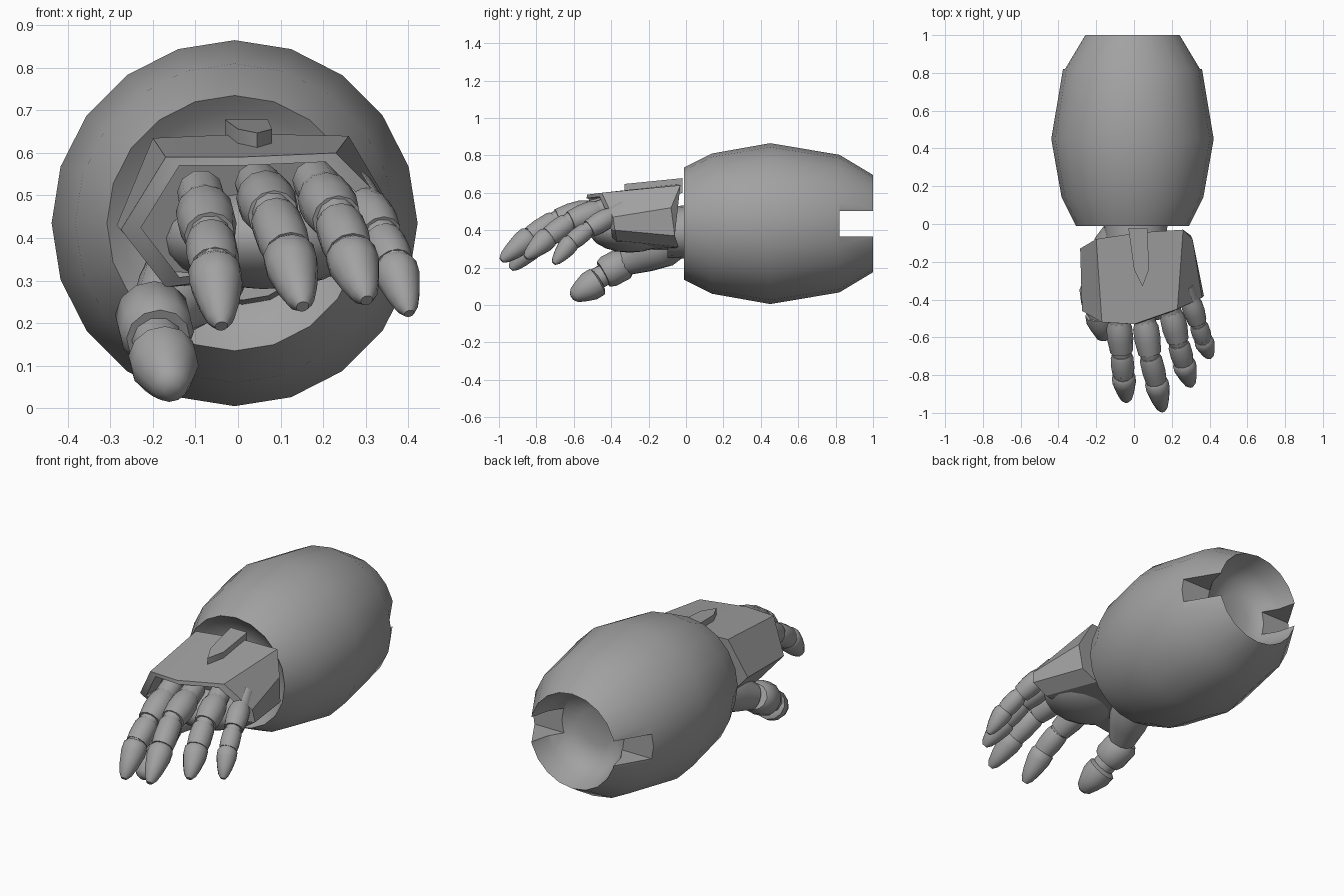
import bpy, bmesh, math
from mathutils import Vector, Matrix

if "Cube" in bpy.data.objects:
    bpy.data.objects.remove(bpy.data.objects["Cube"])

grey = bpy.data.materials.new("mid_grey")
grey.diffuse_color = (0.36, 0.36, 0.36, 1)
grey.use_nodes = True
grey.node_tree.nodes["Principled BSDF"].inputs["Base Color"].default_value = grey.diffuse_color


def finish(bm, name, angle=40, mat=grey):
    bmesh.ops.recalc_face_normals(bm, faces=bm.faces)
    me = bpy.data.meshes.new(name)
    bm.to_mesh(me)
    bm.free()
    ob = bpy.data.objects.new(name, me)
    bpy.context.collection.objects.link(ob)
    me.materials.append(mat)
    smooth(ob, angle)
    return ob


def smooth(ob, angle):
    bpy.ops.object.select_all(action='DESELECT')
    ob.select_set(True)
    bpy.context.view_layer.objects.active = ob
    bpy.ops.object.shade_smooth_by_angle(angle=math.radians(angle))


def loft(bm, rings):
    """Bridge closed rings of equal length and cap both ends."""
    vs = [[bm.verts.new(p) for p in r] for r in rings]
    n = len(vs[0])
    for a, b in zip(vs, vs[1:]):
        for i in range(n):
            bm.faces.new((a[i], a[(i + 1) % n], b[(i + 1) % n], b[i]))
    bm.faces.new(vs[0][::-1])
    bm.faces.new(vs[-1])


def lathe(name, profile, origin, direction, sides=12, angle=40, flat=1.0):
    """Turn (distance, radius) pairs around an axis."""
    rot = Vector(direction).to_track_quat('Z', 'Y').to_matrix().to_4x4()
    m = Matrix.Translation(origin) @ rot
    bm = bmesh.new()
    loft(bm, [[m @ Vector((r * math.cos(2 * math.pi * i / sides),
                           r * flat * math.sin(2 * math.pi * i / sides), t))
               for i in range(sides)] for t, r in profile])
    return finish(bm, name, angle)


# Forearm shell: wide barrel with a dished front and a hollow elbow end
forearm = lathe("forearm_shell",
                [(.07, .16), (.05, .22), (.02, .265), (-.01, .30), (.14, .375), (.45, .43),
                 (.82, .368), (1.0, .26), (.90, .235), (.82, .19), (.79, .10)],
                (-.008, 0, .435), (0, 1, 0), 20, 50)

# Elbow slots cut through both sides of the hollow
bm = bmesh.new()
bmesh.ops.create_cube(bm, size=1, matrix=Matrix.Translation((0, .97, .434))
                      @ Matrix.Diagonal((1.2, .3, .135, 1)))
cutter = finish(bm, "elbow_slot_cutter")
cutter.hide_render = True
cutter.hide_viewport = True
mod = forearm.modifiers.new("slots", 'BOOLEAN')
mod.operation = 'DIFFERENCE'
mod.solver = 'EXACT'
mod.object = cutter
bpy.context.view_layer.objects.active = forearm
bpy.ops.object.modifier_apply(modifier=mod.name)
smooth(forearm, 50)

# Wrist
lathe("wrist", [(0, .16), (.2, .175)], (.01, -.1, .39), (0, 1, 0), 16, flat=.85)

# Hand guard: angular sleeve around the hand with a recessed front
back = [(-.20, -.08, .635), (.03, -.045, .645), (.26, -.03, .64), (.31, -.08, .52),
        (.30, -.06, .37), (.22, -.04, .31), (-.16, -.10, .285), (-.285, -.13, .43)]
front = [(-.17, -.52, .59), (.0, -.53, .59), (.23, -.45, .60), (.36, -.39, .47),
         (.37, -.38, .40), (.29, -.37, .345), (-.17, -.38, .285), (-.275, -.46, .42)]
mid = Vector((.06, -.43, .45))
lip = [mid + (Vector(p) - mid) * .86 + Vector((0, -.05, 0)) * .3 for p in front]
floor = [p + Vector((0, .10, 0)) for p in lip]
bm = bmesh.new()
loft(bm, [back, front, lip, floor])
finish(bm, "hand_guard", 25)

# Pointed plate on the back of the hand
outline = [(-.03, -.02), (.07, -.02), (.08, -.24), (.045, -.33), (.0, -.24)]
bm = bmesh.new()
loft(bm, [[(x, y, z + .1 * y) for x, y in outline] for z in (.60, .68)])
finish(bm, "back_plate", 25)

# Palm pad
bm = bmesh.new()
bmesh.ops.create_uvsphere(bm, u_segments=16, v_segments=10, radius=1,
                          matrix=Matrix.Translation((.06, -.30, .40))
                          @ Matrix.Diagonal((.24, .22, .12, 1)))
finish(bm, "palm", 60)


def finger(name, pts, r):
    """Two cuffs, a rounded tip and slim joints along a bent path."""
    p = [Vector(q) for q in pts]
    labels = ("base", "middle", "tip")
    for k in range(3):
        d = p[k + 1] - p[k]
        n = d.length
        if k == 0:
            prof = [(-.02, r * .8), (.02, r), (n * .5, r * 1.02), (n - .015, r * .88)]
        elif k == 1:
            prof = [(.0, r * .78), (.02, r * .88), (n * .6, r * .9), (n - .012, r * .82)]
        else:
            prof = [(-.015, r * .75), (.0, r * .92), (n * .25, r * .92), (n * .65, r * .7),
                    (n * .92, r * .48), (n + .01, r * .22)]
        lathe(f"{name}_{labels[k]}", prof, p[k], d, 12, 50)
        if k:
            lathe(f"{name}_joint_{k}", [(-.04, r * .72), (.04, r * .72)], p[k], d, 10)
    lathe(f"{name}_knuckle", [(-.10, r * .8), (.02, r * .85)], p[0], p[1] - p[0], 10)


finger("index_finger", [(-.08, -.53, .47), (-.065, -.69, .40), (-.055, -.81, .325),
                        (-.04, -.93, .20)], .068)
finger("middle_finger", [(.06, -.53, .50), (.085, -.70, .45), (.12, -.84, .36),
                         (.15, -.98, .245)], .068)
finger("ring_finger", [(.20, -.48, .50), (.235, -.63, .44), (.265, -.74, .36),
                       (.30, -.85, .26)], .066)
finger("little_finger", [(.30, -.41, .47), (.34, -.53, .40), (.37, -.62, .33),
                         (.40, -.70, .23)], .056)

# Thumb: fleshy root, cuff and rounded tip
lathe("thumb_root", [(0, .10), (.10, .12), (.22, .10), (.33, .07)],
      (-.06, -.04, .36), (-.13, -.29, -.14), 14, 60)
lathe("thumb_cuff", [(0, .065), (.03, .088), (.12, .088), (.15, .075)],
      (-.205, -.31, .235), (.02, -.15, -.08), 12, 50)
lathe("thumb_joint", [(0, .06), (.06, .06)], (-.19, -.44, .16), (.02, -.15, -.08), 10)
lathe("thumb_tip", [(0, .062), (.012, .08), (.06, .08), (.11, .062), (.155, .042), (.172, .018)],
      (-.18, -.465, .13), (.025, -.15, -.09), 12, 50)
